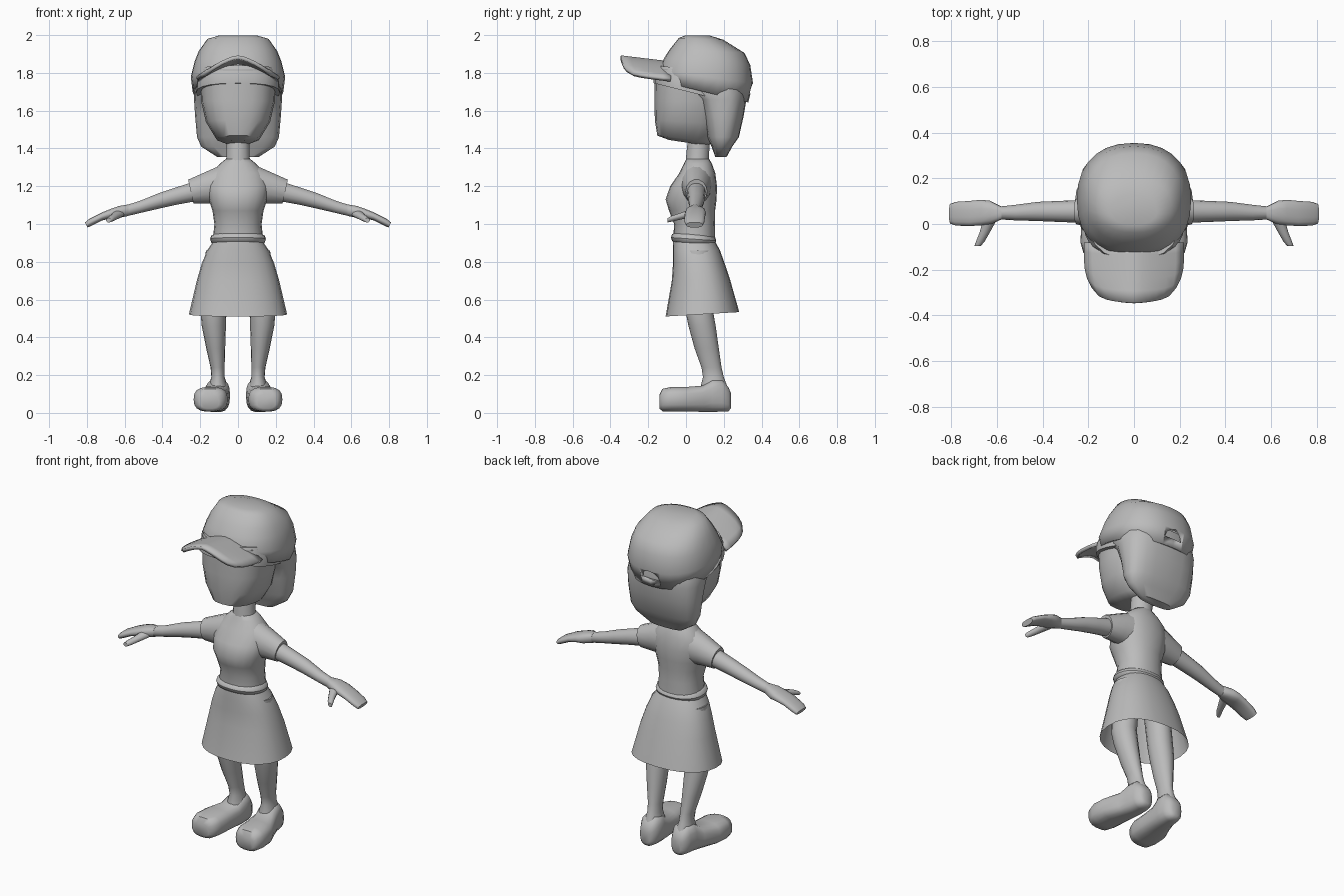
import bpy, bmesh, math
from mathutils import Vector

if "Cube" in bpy.data.objects:
    bpy.data.objects.remove(bpy.data.objects["Cube"], do_unlink=True)

grey = bpy.data.materials.new("plain grey")
grey.use_nodes = True
grey.diffuse_color = (0.5, 0.5, 0.5, 1)
grey.node_tree.nodes["Principled BSDF"].inputs["Base Color"].default_value = (0.5, 0.5, 0.5, 1)

# axis of travel -> (u, v, w) unit vectors of each ring
FRAMES = {"z": ((1, 0, 0), (0, 1, 0), (0, 0, 1)),
          "x": ((0, 1, 0), (0, 0, 1), (1, 0, 0)),
          "y": ((1, 0, 0), (0, 0, 1), (0, 1, 0))}


def finish(name, bm, angle=50, mirror=False):
    bmesh.ops.recalc_face_normals(bm, faces=bm.faces)
    mesh = bpy.data.meshes.new(name)
    bm.to_mesh(mesh)
    bm.free()
    mesh.materials.append(grey)
    ob = bpy.data.objects.new(name, mesh)
    bpy.context.collection.objects.link(ob)
    bpy.ops.object.select_all(action="DESELECT")
    ob.select_set(True)
    bpy.context.view_layer.objects.active = ob
    bpy.ops.object.shade_smooth_by_angle(angle=math.radians(angle))
    if mirror:
        ob.modifiers.new("Mirror", "MIRROR")
    return ob


def loft(name, axis, rings, sides=20, power=2.0, caps=(True, True), **opts):
    """Skin superellipse rings given as (centre x, y, z, half u, half v, tilt along v)."""
    u, v, w = (Vector(a) for a in FRAMES[axis])
    bm = bmesh.new()
    loops = []
    for ring in rings:
        x, y, z, ru, rv, tilt = (*ring, 0)[:6]
        loop = []
        for i in range(sides):
            a = math.tau * i / sides
            c, s = math.cos(a), math.sin(a)
            du = ru * math.copysign(abs(c) ** (2 / power), c)
            dv = rv * math.copysign(abs(s) ** (2 / power), s)
            loop.append(bm.verts.new(Vector((x, y, z)) + u * du + v * dv + w * tilt * dv))
        loops.append(loop)
    for a, b in zip(loops, loops[1:]):
        for i in range(sides):
            j = (i + 1) % sides
            bm.faces.new((a[i], a[j], b[j], b[i]))
    if caps[0]:
        bm.faces.new(loops[0])
    if caps[1]:
        bm.faces.new(loops[-1])
    return finish(name, bm, **opts)


# head and neck
loft("head", "z", [
    (0, .01, 1.43, .06, .10, -.15), (0, 0, 1.45, .115, .152, -.12),
    (0, .01, 1.54, .17, .175, -.05), (0, .015, 1.65, .195, .182),
    (0, .02, 1.82, .2, .185)], power=2.5)
loft("neck", "z", [(0, .065, 1.28, .08, .07), (0, .06, 1.35, .062, .062),
                   (0, .07, 1.46, .062, .06)], sides=14)

# hair: hanging back part and fringe band
loft("back_hair", "z", [
    (0, .185, 1.355, .11, .03), (0, .19, 1.41, .195, .055), (0, .195, 1.46, .217, .085),
    (0, .195, 1.57, .227, .11), (0, .185, 1.66, .233, .135),
    (0, .16, 1.70, .233, .16), (0, .15, 1.76, .22, .16)], power=2.6)
loft("fringe", "z", [
    (0, .03, 1.695, .222, .202, -.25), (0, .03, 1.75, .222, .202, -.2),
    (0, .03, 1.82, .2, .185, -.1)], power=2.5)

# cap crown with a strap opening cut at the back
cap = loft("cap", "z", [
    (0, .095, 1.70, .24, .235, -.24), (0, .105, 1.78, .25, .25, -.14),
    (0, .112, 1.86, .23, .228, -.08), (0, .112, 1.915, .208, .198, -.05),
    (0, .08, 1.98, .162, .118, -.04), (0, .06, 1.998, .1, .065)],
    sides=28, power=2.3, caps=(False, True))
solid = cap.modifiers.new("Thickness", "SOLIDIFY")
solid.thickness = .012
solid.offset = -1

bm = bmesh.new()
profile = [(math.cos(math.pi * i / 6) * .06, math.sin(math.pi * i / 6) * .055) for i in range(7)]
ends = [[bm.verts.new((x, y, 1.69 + z)) for x, z in profile] for y in (.29, .42)]
bm.faces.new(ends[0])
bm.faces.new(ends[1])
for i in range(len(profile)):
    j = (i + 1) % len(profile)
    bm.faces.new((ends[0][i], ends[0][j], ends[1][j], ends[1][i]))
cutter = finish("strap_opening_cutter", bm)
cutter.hide_render = True
cutter.hide_set(True)
cut = cap.modifiers.new("Opening", "BOOLEAN")
cut.operation = "DIFFERENCE"
cut.object = cutter
bpy.context.view_layer.objects.active = cap
for mod in ("Thickness", "Opening"):
    bpy.ops.object.modifier_apply(modifier=mod)
bpy.data.objects.remove(cutter, do_unlink=True)

# arched visor
bm = bmesh.new()
COLS, ROWS = 12, 5
grid = []
for r in range(ROWS + 1):
    v = r / ROWS
    row = []
    for c in range(COLS + 1):
        u = 2 * c / COLS - 1
        front = -.345 + .03 * u ** 2 + .035 * u ** 8
        y = -.08 + v * (front + .08)
        z = 1.868 - .09 * abs(u) ** 1.5 - .12 * (y + .14)
        row.append(bm.verts.new((u * (.22 - .035 * v ** 4), y, z)))
    grid.append(row)
for a, b in zip(grid, grid[1:]):
    for c in range(COLS):
        bm.faces.new((a[c], b[c], b[c + 1], a[c + 1]))
visor = finish("visor", bm)
solid = visor.modifiers.new("Thickness", "SOLIDIFY")
solid.thickness = .02
solid.offset = -1

# shirt body, sleeves, arms and hands
loft("shirt", "z", [
    (0, .043, .90, .135, .112), (0, .045, 1.0, .125, .108), (0, .032, 1.07, .135, .122),
    (0, .027, 1.13, .155, .135), (0, .04, 1.2, .165, .124), (0, .06, 1.27, .145, .095),
    (0, .063, 1.32, .095, .074), (0, .062, 1.345, .064, .06)], power=2.2)
loft("sleeve", "x", [
    (.08, .055, 1.21, .085, .108), (.16, .055, 1.195, .075, .088),
    (.25, .055, 1.172, .057, .064, .22)], sides=14, mirror=True)
loft("arm", "x", [
    (.22, .055, 1.175, .05, .055), (.33, .055, 1.147, .046, .047), (.42, .055, 1.122, .042, .042),
    (.52, .05, 1.09, .034, .033), (.6, .048, 1.068, .027, .03)], sides=14, mirror=True)
loft("hand", "x", [
    (.58, .048, 1.073, .028, .031), (.63, .05, 1.064, .052, .032), (.67, .05, 1.056, .056, .026),
    (.72, .046, 1.04, .055, .022), (.78, .045, 1.01, .052, .018, .4),
    (.803, .045, .995, .044, .014, .5)], sides=14, power=2.5, mirror=True)
loft("thumb", "y", [
    (.685, -.097, 1.02, .014, .012), (.672, -.075, 1.028, .019, .016),
    (.655, -.04, 1.038, .022, .018), (.63, .02, 1.055, .03, .022)], sides=10, mirror=True)

# belt and open skirt
belt = [(0, .04, .92 + .025 * math.sin(t), .128 + .02 * math.cos(t), .1 + .02 * math.cos(t), -.07)
        for t in (math.tau * i / 8 for i in range(9))]
loft("belt", "z", belt, sides=24, power=2.2, caps=(False, False))
loft("skirt", "z", [
    (0, .043, .91, .13, .11), (0, .055, .86, .163, .125), (0, .068, .79, .192, .137),
    (0, .08, .7, .218, .155), (0, .087, .522, .26, .195, .06)],
    sides=24, power=2.3, caps=(False, False))

# legs and shoes
loft("leg", "z", [
    (.1, .06, .86, .07, .08), (.13, .07, .54, .069, .073), (.128, .085, .46, .064, .072),
    (.118, .11, .34, .05, .064), (.108, .135, .24, .037, .053), (.106, .145, .19, .035, .055),
    (.106, .15, .11, .06, .08)], sides=16, mirror=True)
loft("shoe", "y", [
    (.15, -.14, .06, .05, .038), (.147, -.125, .068, .075, .06), (.145, -.08, .072, .09, .066),
    (.14, .0, .072, .09, .066), (.118, .09, .075, .072, .07), (.108, .14, .092, .066, .088),
    (.105, .19, .092, .062, .086), (.105, .225, .072, .045, .064),
    (.105, .238, .065, .025, .04)], sides=18, power=2.7, mirror=True)
